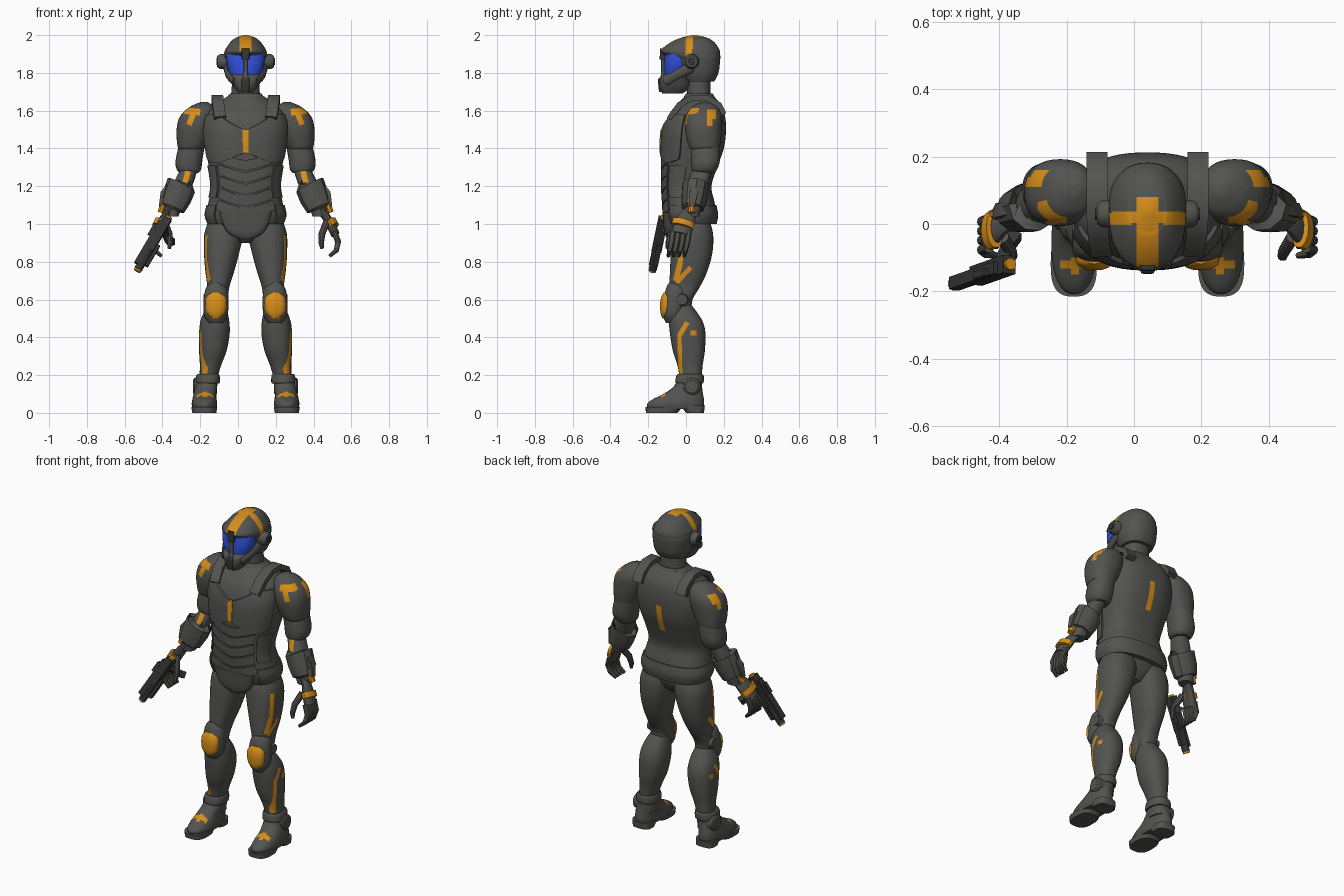
import bpy, bmesh
from math import sin, cos, pi, copysign
from mathutils import Vector

if "Cube" in bpy.data.objects:
    bpy.data.objects.remove(bpy.data.objects["Cube"], do_unlink=True)

CENTRE = Vector((.04, 0, 0))          # the body axis sits beside the origin
FRONT, BACK, UP = Vector((0, -1, 0)), Vector((0, 1, 0)), Vector((0, 0, 1))
SIDES = (("left", 1), ("right", -1))


def material(name, colour):
    mat = bpy.data.materials.new(name)
    mat.use_nodes = True
    mat.diffuse_color = (*colour, 1)
    mat.node_tree.nodes["Principled BSDF"].inputs["Base Color"].default_value = (*colour, 1)
    return mat


GREY = material("armour grey", (.085, .088, .08))
DARK = material("gunmetal", (.035, .036, .035))
ORANGE = material("marking orange", (.68, .27, .01))
BLUE = material("visor blue", (.03, .08, .68))


def make(name, verts, faces, mat, closed=True):
    mesh = bpy.data.meshes.new(name)
    mesh.from_pydata([Vector(v) + CENTRE for v in verts], [], faces)
    mesh.materials.append(mat)
    if closed:
        bm = bmesh.new()
        bm.from_mesh(mesh)
        bmesh.ops.recalc_face_normals(bm, faces=bm.faces)
        bm.to_mesh(mesh)
        bm.free()
    obj = bpy.data.objects.new(name, mesh)
    bpy.context.collection.objects.link(obj)
    return obj


def skin(name, rings, mat):
    """Join equal rings of points and cap both ends."""
    n = len(rings[0])
    faces = [(r * n + i, r * n + (i + 1) % n, (r + 1) * n + (i + 1) % n, (r + 1) * n + i)
             for r in range(len(rings) - 1) for i in range(n)]
    last = (len(rings) - 1) * n
    faces += [tuple(range(n))[::-1], tuple(range(last, last + n))]
    return make(name, [p for ring in rings for p in ring], faces, mat)


def smooth_rows(rows, steps=5):
    """Catmull-Rom interpolation between profile rows."""
    out = []
    for i in range(len(rows) - 1):
        a, b, c, d = (rows[min(max(i + k, 0), len(rows) - 1)] for k in (-1, 0, 1, 2))
        for s in range(steps):
            t = s / steps
            out.append([q + t / 2 * (r - p + t * (2 * p - 5 * q + 4 * r - w + t * (3 * (q - r) + w - p)))
                        for p, q, r, w in zip(a, b, c, d)])
    return out + [list(rows[-1])]


def ring_point(row, angle, power, grow=0):
    z, x0, x1, y0, y1 = row
    bend = lambda v: copysign(abs(v) ** (2 / power), v)
    return ((x0 + x1) / 2 + ((x1 - x0) / 2 + grow) * bend(sin(angle)),
            (y0 + y1) / 2 - ((y1 - y0) / 2 + grow) * bend(cos(angle)), z)


def loft(name, rows, mat=GREY, s=1, power=2.3, n=40, steps=5):
    """Stack of rounded sections; each row is z, x0, x1, y0, y1."""
    if s < 0:
        rows = [(z, -x1, -x0, y0, y1) for z, x0, x1, y0, y1 in rows]
    rings = [[ring_point(row, 2 * pi * i / n, power) for i in range(n)]
             for row in smooth_rows(rows, steps)]
    return skin(name, rings, mat)


def centred(rows):
    return [(z, -w, w, y0, y1) for z, w, y0, y1 in rows]


def tube(name, points, radii, mat=GREY, s=1, n=14, ref=Vector((1, 0, 0)), wide=1):
    """Tube along a path, with n sides and a width factor along ref."""
    pts = [Vector((s * x, y, z)) for x, y, z in points]
    rings = []
    for i, p in enumerate(pts):
        along = (pts[min(i + 1, len(pts) - 1)] - pts[max(i - 1, 0)]).normalized()
        u = along.cross(ref).normalized()
        v = along.cross(u)
        turn = [2 * pi * (k + .5) / n for k in range(n)]
        rings.append([p + radii[i] * (u * cos(a) + wide * v * sin(a)) for a in turn])
    return skin(name, rings, mat)


def stripe(obj, a, b, width, facing):
    """Cut a straight band into the surface and colour it orange."""
    a, b, facing = Vector(a) + CENTRE, Vector(b) + CENTRE, Vector(facing).normalized()
    along = (b - a).normalized()
    side = along.cross(facing).normalized()
    if ORANGE.name not in obj.data.materials:
        obj.data.materials.append(ORANGE)
    bm = bmesh.new()
    bm.from_mesh(obj.data)
    half = side * width / 2
    for co, no in ((a, along), (b, along), (a + half, side), (a - half, side)):
        bmesh.ops.bisect_plane(bm, geom=bm.verts[:] + bm.edges[:] + bm.faces[:], plane_co=co, plane_no=no)
    bm.normal_update()
    for f in bm.faces:
        c = f.calc_center_median() - a
        if 0 < c.dot(along) < (b - a).length and abs(c.dot(side)) < width / 2 and f.normal.dot(facing) > .15:
            f.material_index = 1
    bm.to_mesh(obj.data)
    bm.free()


# Torso
TORSO = centred([(1, .195, -.1, .155), (1.05, .21, -.115, .163), (1.12, .195, -.12, .15),
                 (1.2, .18, -.125, .135), (1.3, .193, -.125, .165), (1.4, .213, -.125, .2),
                 (1.5, .222, -.118, .212), (1.58, .205, -.09, .205), (1.63, .16, -.05, .185),
                 (1.68, .09, 0, .145)])
torso = loft("torso", TORSO, power=2.5, n=64)
stripe(torso, (0, .2, 1.31), (0, .2, 1.48), .035, BACK)
loft("pelvis", centred([(.9, .04, -.03, .08), (.95, .14, -.075, .12), (1.03, .18, -.095, .14)]))
DENSE = smooth_rows(TORSO)


def torso_point(angle, z, grow):
    z = min(max(z, DENSE[0][0]), DENSE[-1][0])
    for lo, hi in zip(DENSE, DENSE[1:]):
        if z <= hi[0]:
            t = (z - lo[0]) / (hi[0] - lo[0])
            return ring_point([p + t * (q - p) for p, q in zip(lo, hi)], angle, 2.5, grow)


def plate(name, a0, a1, low, high, grow=.012, mat=GREY, n=16):
    """Raised armour plate lying on the torso, with its rim sunk in."""
    steps = [0] + [i / n for i in range(n + 1)] + [1]
    m, verts = len(steps), []
    for i, u in enumerate(steps):
        a = a0 + u * (a1 - a0)
        for j, v in enumerate(steps):
            rim = i in (0, m - 1) or j in (0, m - 1)
            z = low(abs(a)) + v * (high(abs(a)) - low(abs(a)))
            verts.append(torso_point(a, z, -.008 if rim else grow))
    faces = [(i * m + j, (i + 1) * m + j, (i + 1) * m + j + 1, i * m + j + 1)
             for i in range(m - 1) for j in range(m - 1)]
    return make(name, verts, faces, mat, closed=False)


for side, s in SIDES:
    span = lambda a, b: (a, b) if s > 0 else (-b, -a)
    plate(side + "_chest_plate", *span(.015, 1.25), lambda a: 1.375 - .05 * sin(a * 2),
          lambda a: 1.5 + .08 * min(a * 1.6, 1))
    plate(side + "_flank_plate", *span(.85, 1.5), lambda a: 1.14, lambda a: 1.31, .008)
    plate(side + "_hem_plate", *span(.8, pi), lambda a: 1.0, lambda a: 1.1, .007)
plate("chest_marking", -.032, .032, lambda a: 1.375, lambda a: 1.5, .016, ORANGE)
for k in range(5):
    dip = lambda a, k=k: 1.03 + k * .063 + .04 * min(a * 1.5, 1)
    plate("abdomen_plate_%d" % (k + 1), -.75, .75, dip, lambda a: dip(a) + .055, .008)
loft("groin_plate", centred([(.92, .03, -.1, -.06), (.96, .1, -.115, -.05), (1.06, .14, -.125, -.05)]), power=3)

# Neck and helmet
loft("neck", centred([(1.62, .085, .0, .14), (1.7, .075, .005, .13), (1.79, .07, .0, .13)]))
loft("neck_ring", centred([(1.655, .098, -.015, .155), (1.675, .095, -.01, .15), (1.69, .083, 0, .14)]))
helmet = loft("helmet", centred([(1.755, .09, -.01, .15), (1.8, .107, -.05, .172), (1.87, .114, -.07, .181),
                                 (1.895, .114, -.115, .181), (1.92, .109, -.132, .178),
                                 (1.96, .083, -.085, .152), (1.985, .054, -.03, .115),
                                 (2, .012, .03, .055)]), n=64)
stripe(helmet, (0, -.15, 2), (0, .08, 2), .065, UP)
stripe(helmet, (-.105, .02, 2), (.105, .02, 2), .035, UP)
loft("visor", centred([(1.77, .075, -.115, .02), (1.84, .097, -.118, .02), (1.9, .1, -.11, .02)]), BLUE)
loft("face_mask", centred([(1.69, .035, -.125, -.02), (1.72, .058, -.138, .02), (1.765, .078, -.138, .04),
                           (1.795, .088, -.112, .05)]), power=2.6)
loft("mouth_grille", centred([(1.7, .02, -.143, -.09), (1.76, .022, -.148, -.09), (1.775, .016, -.14, -.09)]), DARK, power=5)
loft("nose_bridge", centred([(1.76, .022, -.142, -.08), (1.8, .012, -.132, -.08), (1.9, .012, -.132, -.08)]), power=4)
loft("brow_module", centred([(1.87, .02, -.14, -.08), (1.93, .022, -.137, -.08)]), DARK, power=6)
for side, s in SIDES:
    stripe(helmet, (s * .11, .015, 1.88), (s * .11, .015, 1.985), .035, (s, 0, 0))
    tube(side + "_ear_cup", [(.1, .03, 1.86), (.135, .03, 1.86), (.15, .03, 1.86)], (.04, .04, .03), s=s, n=24, ref=UP)
    tube(side + "_ear_cap", [(.14, .03, 1.86), (.155, .03, 1.86)], (.02, .018), DARK, s, 20, UP)
    tube(side + "_cheek_guard", [(.1, .03, 1.83), (.092, -.05, 1.79), (.06, -.11, 1.75)], (.03, .025, .022), s=s, wide=.6)

# Shoulders and arms
for side, s in SIDES:
    tube(side + "_collar_strap", [(.135, -.085, 1.56), (.145, -.035, 1.63), (.15, .03, 1.668), (.15, .11, 1.668),
                                  (.15, .175, 1.63), (.15, .2, 1.58)], [.022] * 6, s=s, n=4, wide=2)
    pad = loft(side + "_shoulder_pad", [(1.395, .23, .345, .03, .17), (1.41, .215, .36, .015, .18),
                                        (1.5, .17, .365, -.005, .19), (1.57, .155, .347, 0, .19),
                                        (1.62, .165, .295, .03, .165), (1.645, .2, .24, .08, .12)], s=s)
    stripe(pad, (s * .3, .0, 1.525), (s * .27, .0, 1.6), .03, FRONT)
    stripe(pad, (s * .325, .0, 1.6), (s * .24, .0, 1.592), .035, FRONT)
    stripe(pad, (s * .33, .11, 1.58), (s * .33, .16, 1.58), .05, (s, 0, 0))
    stripe(pad, (s * .33, .125, 1.52), (s * .33, .125, 1.56), .03, (s, 0, 0))
    loft(side + "_upper_arm", [(1.27, .25, .345, .04, .15), (1.29, .235, .365, .03, .165),
                               (1.34, .228, .37, .025, .18), (1.45, .21, .345, .03, .18)], s=s)
    forearm = loft(side + "_forearm", [(1.04, .355, .435, -.01, .07), (1.12, .325, .425, -.01, .09),
                                       (1.2, .283, .39, 0, .115), (1.3, .25, .34, .04, .14)], s=s)
    stripe(forearm, (s * .318, .03, 1.22), (s * .305, .03, 1.28), .03, FRONT)
    tube(side + "_gauntlet", [(.332, .055, 1.2), (.34, .052, 1.205), (.365, .045, 1.14), (.388, .035, 1.085),
                              (.39, .035, 1.08)], (.06, .074, .072, .062, .05), s=s, n=10, wide=1.1)
    tube(side + "_gauntlet_ridge", [(.4, .045, 1.2), (.43, .04, 1.16), (.445, .03, 1.09)], (.025, .03, .02), s=s, n=4)
    tube(side + "_wrist_marking", [(.425, .03, 1.13), (.45, .03, 1.06)], (.022, .018), ORANGE, s, 8)

    # Hands
    tube(side + "_palm", [(.395, .025, 1.07), (.425, .01, 1.04), (.455, -.015, .99), (.475, -.025, .945)],
         (.035, .045, .055, .052), s=s, wide=.45)
    tube(side + "_knuckle_band", [(.45, -.012, 1.015), (.466, -.02, .985)], (.06, .06), ORANGE, s, wide=.52)
    for k in range(4):
        y = .015 - k * .028
        tube("%s_finger_%d" % (side, k + 1), [(.47, y, .96), (.49, y - .008, .905), (.48, y - .018, .86),
                                             (.445, y - .025, .83)], (.016, .016, .014, .009), s=s, n=10)
    tube(side + "_thumb", [(.43, -.04, 1.01), (.405, -.08, .95), (.4, -.095, .9), (.405, -.1, .87)],
         (.02, .018, .015, .009), s=s, n=10)

# Legs
for side, s in SIDES:
    out = (s, 0, 0)
    thigh = loft(side + "_thigh", [(1.03, .02, .19, -.05, .12), (.95, .012, .218, -.07, .143),
                                   (.85, .033, .22, -.08, .14), (.75, .06, .213, -.085, .113),
                                   (.67, .085, .203, -.088, .075), (.6, .095, .208, -.085, .035),
                                   (.54, .105, .2, -.07, .03)], s=s)
    stripe(thigh, (s * .2, -.03, .8), (s * .2, -.02, .94), .025, out)
    stripe(thigh, (s * .2, -.055, .7), (s * .2, -.03, .8), .03, out)
    stripe(thigh, (s * .2, -.05, .69), (s * .2, .025, .77), .025, out)
    shin = loft(side + "_shin", [(.57, .11, .2, -.06, .03), (.53, .095, .222, -.085, .06), (.48, .086, .24, -.09, .09),
                                 (.42, .084, .246, -.085, .103), (.33, .1, .246, -.07, .1),
                                 (.25, .13, .242, -.045, .088), (.18, .148, .245, -.035, .083),
                                 (.1, .15, .25, -.04, .08)], s=s)
    stripe(shin, (s * .24, -.03, .2), (s * .24, -.035, .42), .022, out)
    stripe(shin, (s * .24, -.035, .41), (s * .24, .008, .48), .025, out)
    stripe(shin, (s * .24, .04, .41), (s * .24, .04, .435), .03, out)
    loft(side + "_knee_frame", [(.475, .12, .195, -.105, -.03), (.52, .095, .22, -.122, -.02),
                                (.6, .09, .222, -.118, 0), (.66, .1, .21, -.105, 0), (.69, .13, .185, -.09, -.02)], s=s)
    loft(side + "_knee_pad", [(.5, .135, .18, -.125, -.08), (.53, .108, .207, -.135, -.07),
                              (.58, .1, .213, -.137, -.07), (.615, .108, .205, -.13, -.07),
                              (.637, .135, .18, -.118, -.08)], ORANGE, s)
    tube(side + "_knee_joint", [(.19, -.02, .6), (.222, -.02, .6)], (.035, .028), s=s, n=20, ref=UP)

    # Boots
    boot = loft(side + "_boot", [(.02, .155, .28, -.2, .09), (.045, .15, .285, -.207, .095), (.07, .153, .282, -.18, .095),
                                 (.1, .155, .275, -.12, .09), (.14, .15, .265, -.065, .085),
                                 (.19, .148, .255, -.04, .085)], s=s)
    stripe(boot, (s * .17, -.12, .08), (s * .26, -.12, .08), .025, UP)
    stripe(boot, (s * .215, -.15, .08), (s * .215, -.1, .08), .025, UP)
    loft(side + "_toe_sole", [(0, .155, .282, -.212, -.045), (.03, .15, .287, -.215, -.02)], s=s, power=2.8, steps=1)
    loft(side + "_heel_sole", [(0, .158, .275, 0, .095), (.04, .155, .28, -.03, .1)], s=s, power=3, steps=1)
    loft(side + "_ankle_cuff", [(.155, .14, .26, -.052, .088), (.165, .136, .265, -.057, .094),
                                (.195, .137, .262, -.052, .094), (.205, .142, .255, -.045, .088)], s=s)
    tube(side + "_ankle_disc", [(.23, .03, .14), (.27, .03, .14), (.278, .03, .14)], (.05, .046, .035), s=s, n=24, ref=UP)

# Pistol held in the right hand
MUZZLE, REAR = Vector((-.575, -.178, .75)), Vector((-.41, -.12, 1.03))


def gun_bar(name, t0, t1, radius, lift=0, mat=DARK, n=4, wide=1):
    shift = Vector((-.3, -.1, .2)).normalized() * lift
    tube(name, [REAR.lerp(MUZZLE, t) + shift for t in (t0, t1)], (radius, radius), mat, n=n, wide=wide)


gun_bar("pistol_body", 0, .6, .038, wide=.8)
gun_bar("pistol_slide", .1, .9, .026, .018)
gun_bar("pistol_barrel", .5, .97, .022, n=12)
gun_bar("pistol_underbarrel", .45, .85, .02, -.025)
gun_bar("pistol_sight", .2, .4, .016, .04)
gun_bar("pistol_muzzle", .96, 1, .02, mat=ORANGE, n=12)
gun_bar("pistol_rear_cap", -.03, .02, .018, mat=ORANGE, n=12)
tube("pistol_grip", [(-.44, -.13, .99), (-.41, -.06, .92), (-.39, -.03, .9)], (.025, .025, .027), DARK, n=4)

# Smooth shading that keeps hard edges
bpy.ops.object.select_all(action="DESELECT")
for obj in bpy.context.scene.objects:
    if obj.type == "MESH":
        obj.select_set(True)
        bpy.context.view_layer.objects.active = obj
bpy.ops.object.shade_smooth_by_angle(angle=.6)
